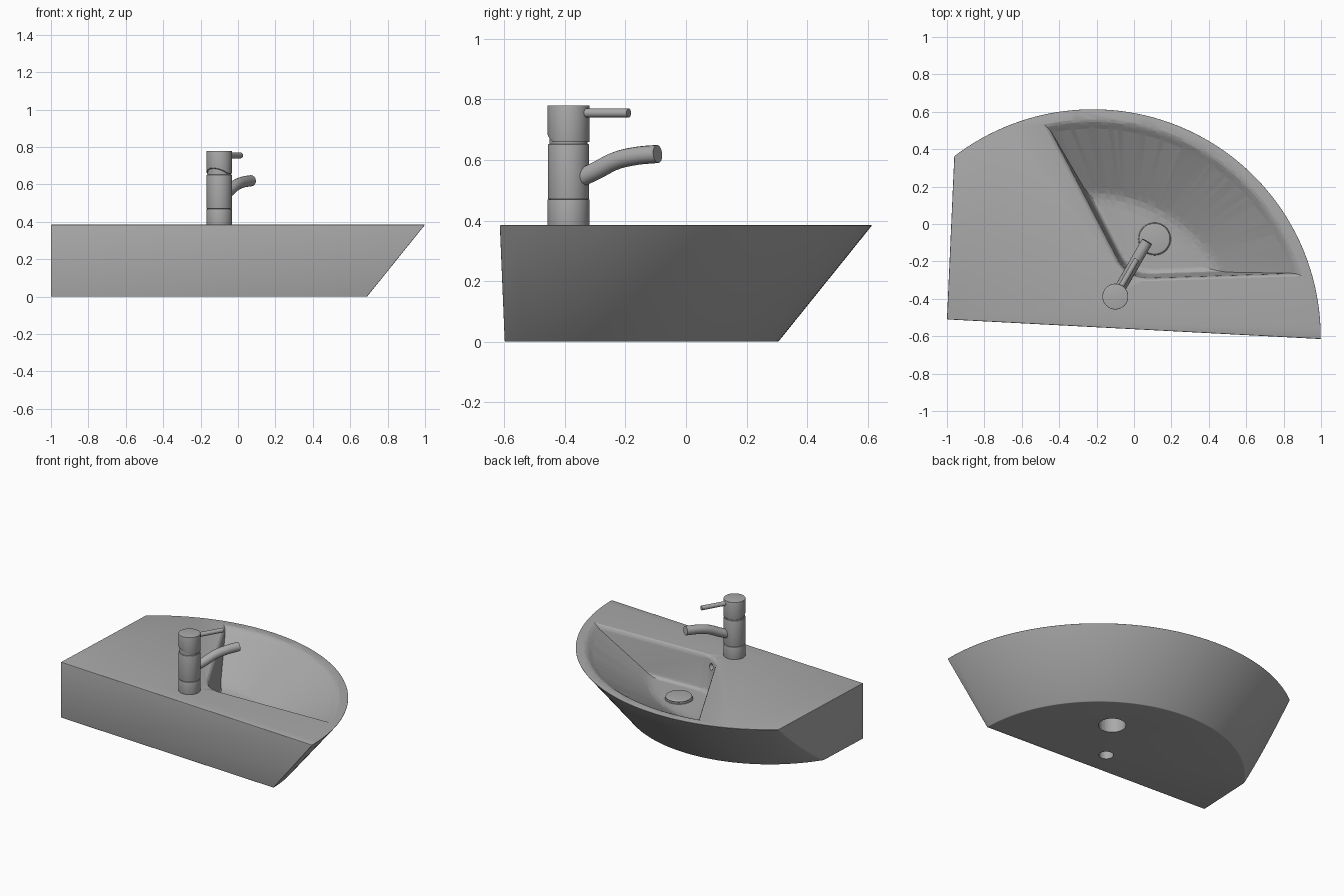
import bpy, bmesh, math
from mathutils import Vector, Matrix

cube = bpy.data.objects.get("Cube")
if cube:
    bpy.data.objects.remove(cube, do_unlink=True)

grey = bpy.data.materials.new("ceramic_grey")
grey.use_nodes = True
grey.diffuse_color = (0.4, 0.4, 0.4, 1)
grey.node_tree.nodes["Principled BSDF"].inputs["Base Color"].default_value = grey.diffuse_color

TOP, FLOOR = 0.385, 0.145
ARC = Vector((-0.22, -0.605))        # centre of the curved back
TAP = Vector((-0.1, -0.388, 0))
DRAIN = Vector((0.11, -0.08, 0))
FACING = Vector((0.5, 0.866, 0))     # direction the tap points


def make(name, bm):
    bmesh.ops.recalc_face_normals(bm, faces=bm.faces)
    mesh = bpy.data.meshes.new(name)
    bm.to_mesh(mesh)
    bm.free()
    obj = bpy.data.objects.new(name, mesh)
    bpy.context.collection.objects.link(obj)
    mesh.materials.append(grey)
    return obj


def frustum(r1, r2, base, height, segments=48):
    bm = bmesh.new()
    bmesh.ops.create_cone(bm, cap_ends=True, segments=segments, radius1=r1, radius2=r2,
                          depth=height, matrix=Matrix.Translation(Vector(base) + Vector((0, 0, height / 2))))
    return bm


def slice_off(bm, point, normal):
    """Cut away the side the normal points to and close the cut."""
    cut = bmesh.ops.bisect_plane(bm, geom=bm.verts[:] + bm.edges[:] + bm.faces[:],
                                 plane_co=point, plane_no=normal, clear_outer=True)
    edges = [e for e in cut["geom_cut"] if isinstance(e, bmesh.types.BMEdge)]
    bmesh.ops.holes_fill(bm, edges=edges, sides=0)


def select_only(obj):
    bpy.ops.object.select_all(action="DESELECT")
    obj.select_set(True)
    bpy.context.view_layer.objects.active = obj


def finish(obj, bevel=0.0):
    select_only(obj)
    if bevel:
        mod = obj.modifiers.new("rounded_edges", "BEVEL")
        mod.width, mod.segments, mod.limit_method = bevel, 3, "ANGLE"
        bpy.ops.object.modifier_apply(modifier=mod.name)
    bpy.ops.object.shade_smooth_by_angle(angle=math.radians(32))


def carve(obj, cutter):
    select_only(obj)
    mod = obj.modifiers.new("cut", "BOOLEAN")
    mod.operation, mod.solver, mod.object = "DIFFERENCE", "EXACT", cutter
    bpy.ops.object.modifier_apply(modifier=mod.name)
    bpy.data.objects.remove(cutter, do_unlink=True)


# Basin body: cone with two straight sides
bm = frustum(0.91, 1.22, (*ARC, 0), TOP, 160)
slice_off(bm, (-1, -0.51, 0), (-0.105, -2, 0))
slice_off(bm, (-1, -0.51, 0), (-0.89, 0.04, 0))
basin = make("basin", bm)
finish(basin, 0.012)

# Bowl: lofted rings made of an arc, two straight walls and a rounded corner
corner = Vector((-0.035, -0.295))
back = Vector((-0.465, 0.53)) - corner
back.normalize()
side = Vector((0.915, 0.03)).normalized()


def hit_arc(start, direction, radius):
    rel = start - ARC
    b = rel.dot(direction)
    return start + direction * (-b + math.sqrt(b * b - rel.length_squared + radius * radius))


def bowl_ring(radius, inset, z, steps=64, round_steps=10, fillet=0.12):
    c = corner + (back + side) * inset / abs(back.cross(side))
    ends = [hit_arc(c, d, radius) - ARC for d in (side, back)]
    a, b = (math.atan2(e.y, e.x) for e in ends)
    pts = [ARC + radius * Vector((math.cos(t), math.sin(t)))
           for t in (a + (b - a) * i / steps for i in range(steps + 1))]
    for i in range(round_steps + 1):
        t = i / round_steps
        pts.append(c + back * fillet * (1 - t) ** 2 + side * fillet * t ** 2)
    return [(p.x, p.y, z) for p in pts]


levels = [(1.165, -0.014, 0.45), (1.165, -0.014, TOP), (1.15, -0.006, 0.38), (1.135, 0, 0.37),
          (1.115, 0.003, 0.355), (0.80, 0.02, 0.172), (0.77, 0.026, 0.156),
          (0.74, 0.035, 0.148), (0.70, 0.05, FLOOR)]
bm = bmesh.new()
rings = [[bm.verts.new(p) for p in bowl_ring(*level)] for level in levels]
for upper, lower in zip(rings, rings[1:]):
    for i in range(len(upper)):
        j = (i + 1) % len(upper)
        bm.faces.new((upper[i], upper[j], lower[j], lower[i]))
bm.faces.new(rings[0])
bm.faces.new(rings[-1])
carve(basin, make("bowl_cutter", bm))

# Drain hole, tap hole and overflow hole
carve(basin, make("drain_cutter", frustum(0.085, 0.085, DRAIN - Vector((0, 0, 0.1)), 0.3)))
carve(basin, make("tap_cutter", frustum(0.045, 0.045, TAP - Vector((0, 0, 0.1)), 0.6)))
overflow = make("overflow_cutter", frustum(0.022, 0.022, (0, 0, -0.06), 0.12, 24))
overflow.matrix_world = (Matrix.Translation((-0.01, -0.265, 0.325))
                         @ FACING.to_track_quat("Z", "Y").to_matrix().to_4x4())
bpy.context.view_layer.update()
carve(basin, overflow)
finish(basin)

# Drain flange and plug
finish(make("drain_flange", frustum(0.09, 0.086, DRAIN + Vector((0, 0, 0.135)), 0.016)))
finish(make("drain_plug", frustum(0.085, 0.08, DRAIN + Vector((0, 0, 0.157)), 0.012)), 0.004)
finish(make("drain_stem", frustum(0.06, 0.06, DRAIN + Vector((0, 0, 0.145)), 0.015)))


def tap_part(name, radius, bottom, top, bevel=0.0):
    finish(make(name, frustum(radius, radius, TAP + Vector((0, 0, bottom)), top - bottom)), bevel)


# Tap column and neck
tap_part("tap_base", 0.069, 0.38, 0.47, 0.002)
tap_part("tap_column", 0.068, 0.47, 0.652, 0.003)
tap_part("tap_neck", 0.062, 0.645, 0.72)

# Tap cap with a slanted underside at the rear
bm = frustum(0.069, 0.069, TAP + Vector((0, 0, 0.659)), 0.78 - 0.659)
slice_off(bm, TAP - FACING * 0.02 + Vector((0, 0, 0.659)), -FACING * 0.6 - Vector((0, 0, 1)))
finish(make("tap_cap", bm), 0.002)


def pipe(name, points, radius):
    """Round rod along (forward, height) points, joined by smooth handles."""
    curve = bpy.data.curves.new(name, "CURVE")
    curve.dimensions = "3D"
    curve.bevel_depth, curve.bevel_resolution = radius, 6
    curve.use_fill_caps = True
    spline = curve.splines.new("BEZIER")
    spline.bezier_points.add(len(points) - 1)
    for bp, (forward, z) in zip(spline.bezier_points, points):
        bp.co = TAP + FACING * forward + Vector((0, 0, z))
        bp.handle_left_type = bp.handle_right_type = "AUTO"
    obj = bpy.data.objects.new(name, curve)
    bpy.context.collection.objects.link(obj)
    curve.materials.append(grey)
    select_only(obj)
    bpy.ops.object.convert(target="MESH")
    finish(bpy.context.object)


# Spout and lever
pipe("spout", [(0.02, 0.53), (0.1, 0.562), (0.18, 0.597), (0.25, 0.612), (0.34, 0.62)], 0.03)
pipe("lever", [(0.04, 0.755), (0.23, 0.755)], 0.015)
